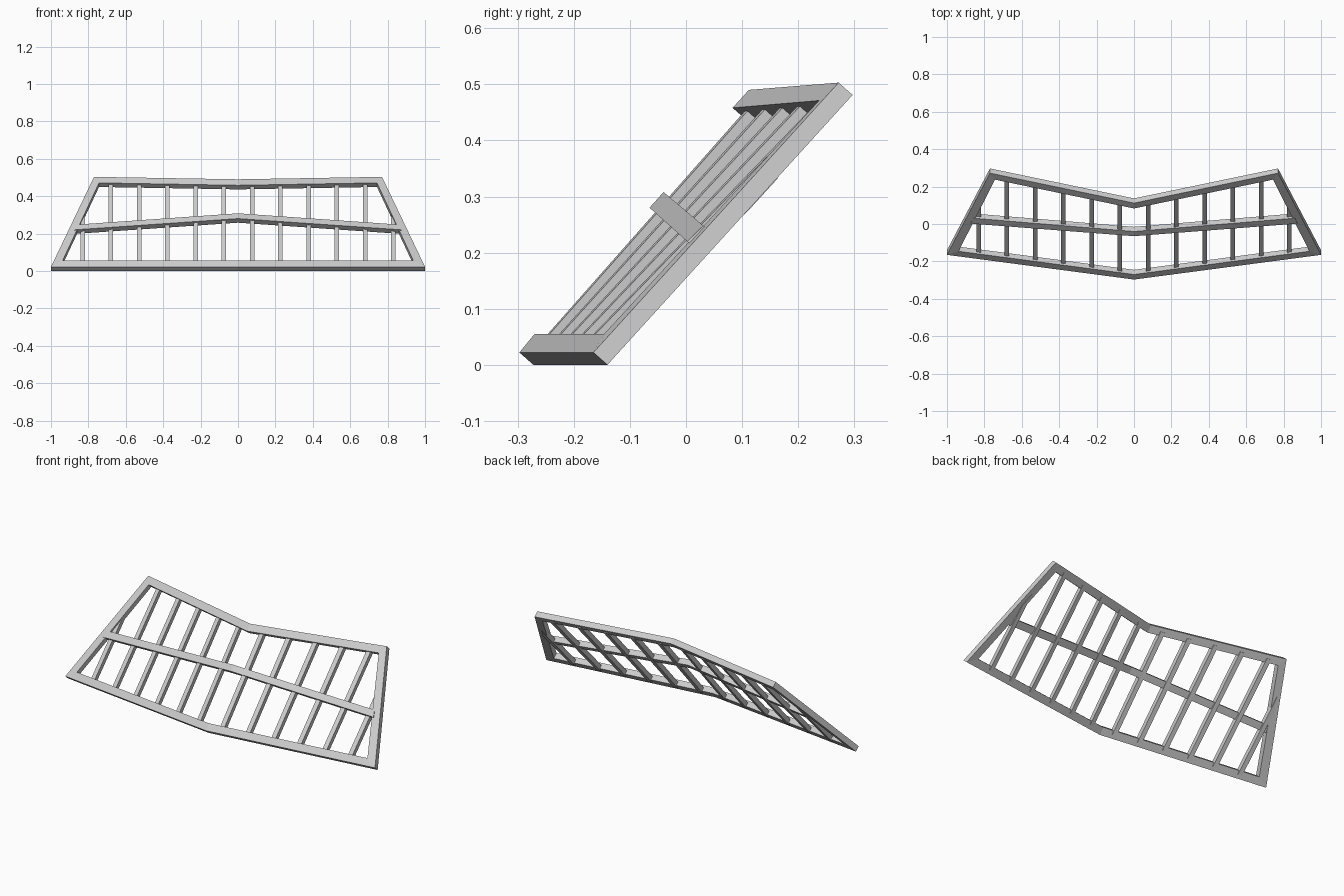
import bpy
import bmesh
from mathutils import Vector

if "Cube" in bpy.data.objects:
    bpy.data.objects.remove(bpy.data.objects["Cube"], do_unlink=True)

metal = bpy.data.materials.new("light_grey")
metal.use_nodes = True
GREY = (0.6, 0.6, 0.6, 1)
metal.diffuse_color = GREY
metal.node_tree.nodes["Principled BSDF"].inputs["Base Color"].default_value = GREY

DEPTH = Vector((0, 0.025, -0.022))  # front face to back face of a rail


def mirrored(p):
    return Vector((-p[0], p[1], p[2]))


def ribbon(name, edge_a, edge_b, front=0.0, back=1.0, closed=False):
    """Solid strip between two matching edges, thickened along DEPTH."""
    bm = bmesh.new()
    rings = []
    for a, b in zip(edge_a, edge_b):
        a, b = Vector(a), Vector(b)
        corners = (a + DEPTH * front, b + DEPTH * front, b + DEPTH * back, a + DEPTH * back)
        rings.append([bm.verts.new(c) for c in corners])
    pairs = list(zip(rings, rings[1:]))
    if closed:
        pairs.append((rings[-1], rings[0]))
    else:
        bm.faces.new(rings[0])
        bm.faces.new(rings[-1])
    for r, s in pairs:
        for i in range(4):
            j = (i + 1) % 4
            bm.faces.new((r[i], r[j], s[j], s[i]))
    bmesh.ops.recalc_face_normals(bm, faces=bm.faces)
    mesh = bpy.data.meshes.new(name)
    bm.to_mesh(mesh)
    bm.free()
    mesh.materials.append(metal)
    obj = bpy.data.objects.new(name, mesh)
    bpy.context.collection.objects.link(obj)
    return obj


# Outer frame: a mitred ring, bent at the centre line
outer = [Vector(p) for p in ((0, -0.297, 0.022), (1, -0.165, 0.022),
                             (0.77, 0.272, 0.503), (0, 0.112, 0.49))]
inner = [Vector(p) for p in ((0, -0.27, 0.055), (0.938, -0.146, 0.055),
                             (0.743, 0.237, 0.471), (0, 0.083, 0.458))]


def full_loop(half):
    return half + [mirrored(half[2]), mirrored(half[1])]


ribbon("outer_frame", full_loop(outer), full_loop(inner), closed=True)

# Middle rail
top_end, low_end = Vector((0.86, 0.031, 0.248)), Vector((0.873, 0.002, 0.22))
ribbon("middle_rail",
       [mirrored(top_end), (0, -0.04, 0.308), top_end],
       [mirrored(low_end), (0, -0.065, 0.28), low_end])

# Slats run from the middle of the bottom rail to the top or side rail
mid = [(a + b) / 2 for a, b in zip(outer, inner)]


def at_x(p, q, x):
    return p.lerp(q, (x - p.x) / (q.x - p.x))


HALF_WIDTH = 0.0125
for i in range(6):
    x = 0.0755 + 0.151 * i
    ends = []
    for px in (x - HALF_WIDTH, x + HALF_WIDTH):
        upper = (mid[3], mid[2]) if x < mid[2].x else (mid[2], mid[1])
        ends.append([at_x(mid[0], mid[1], px), at_x(*upper, px)])
    ribbon(f"left_slat_{i + 1}", ends[0], ends[1], 0.32, 1.12)
    ribbon(f"right_slat_{i + 1}", [mirrored(p) for p in ends[0]],
           [mirrored(p) for p in ends[1]], 0.32, 1.12)
